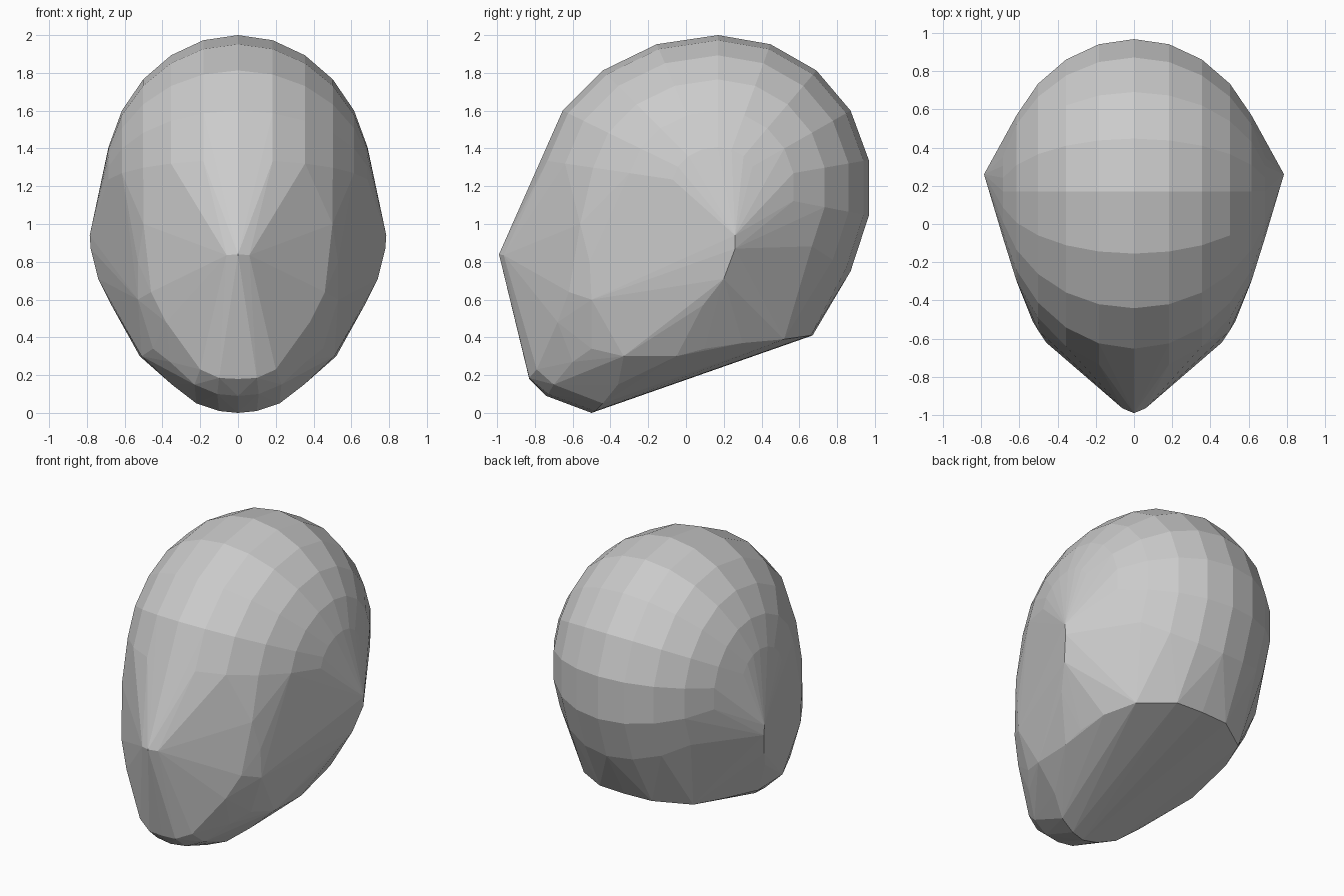
import bpy, bmesh
from math import sin, cos, radians

pts = []

# cranium: ellipsoid grid with its poles at the ears
for lat in range(0, 90, 15):
    x = 0.71 * sin(radians(lat))
    r = cos(radians(lat))
    for ang in range(-50, 171, 20):
        c, s = cos(radians(ang)), sin(radians(ang))
        y = 0.17 + (0.81 if c > 0 else 0.95) * r * c
        z = 1.2 + (0.8 if s > 0 else 0.9) * r * s
        pts.append((x, y, z))

# nose tip
pts += [(0, -0.99, 0.84), (0.06, -0.965, 0.835)]
# ear rim
pts += [(0.77, 0.25, 1.0), (0.785, 0.26, 0.94), (0.78, 0.26, 0.87),
        (0.74, 0.2, 0.71), (0.67, 0.09, 0.57)]
# brow and cheek
pts += [(0.4, -0.6, 1.22), (0.5, -0.56, 1.0), (0.53, -0.51, 0.8),
        (0.46, -0.62, 0.64), (0.53, -0.5, 0.6), (0.38, -0.68, 0.48)]
# chin
pts += [(0, -0.83, 0.18), (0.1, -0.83, 0.185), (0.2, -0.79, 0.23),
        (0, -0.74, 0.09), (0.11, -0.73, 0.1), (0.23, -0.7, 0.15),
        (0.36, -0.6, 0.27), (0.45, -0.5, 0.34)]
# jaw underside and neck outline
pts += [(0, -0.5, 0), (0.1, -0.48, 0.01), (0.22, -0.44, 0.05),
        (0.35, -0.36, 0.15), (0.51, -0.33, 0.3), (0.45, -0.2, 0.24),
        (0.52, -0.05, 0.3), (0.52, 0.1, 0.34), (0.5, 0.3, 0.37),
        (0.42, 0.52, 0.39), (0.2, 0.66, 0.41), (0, 0.67, 0.41)]

# mirror and wrap everything in a faceted convex shell
bm = bmesh.new()
for x, y, z in pts:
    bm.verts.new((x, y, z))
    if x > 0.001:
        bm.verts.new((-x, y, z))
bmesh.ops.convex_hull(bm, input=list(bm.verts))
loose = [v for v in bm.verts if not v.link_faces]
bmesh.ops.delete(bm, geom=loose, context='VERTS')
bmesh.ops.recalc_face_normals(bm, faces=list(bm.faces))

mesh = bpy.data.meshes.new("head_shell")
bm.to_mesh(mesh)
bm.free()
head = bpy.data.objects.new("head_shell", mesh)
bpy.context.collection.objects.link(head)
